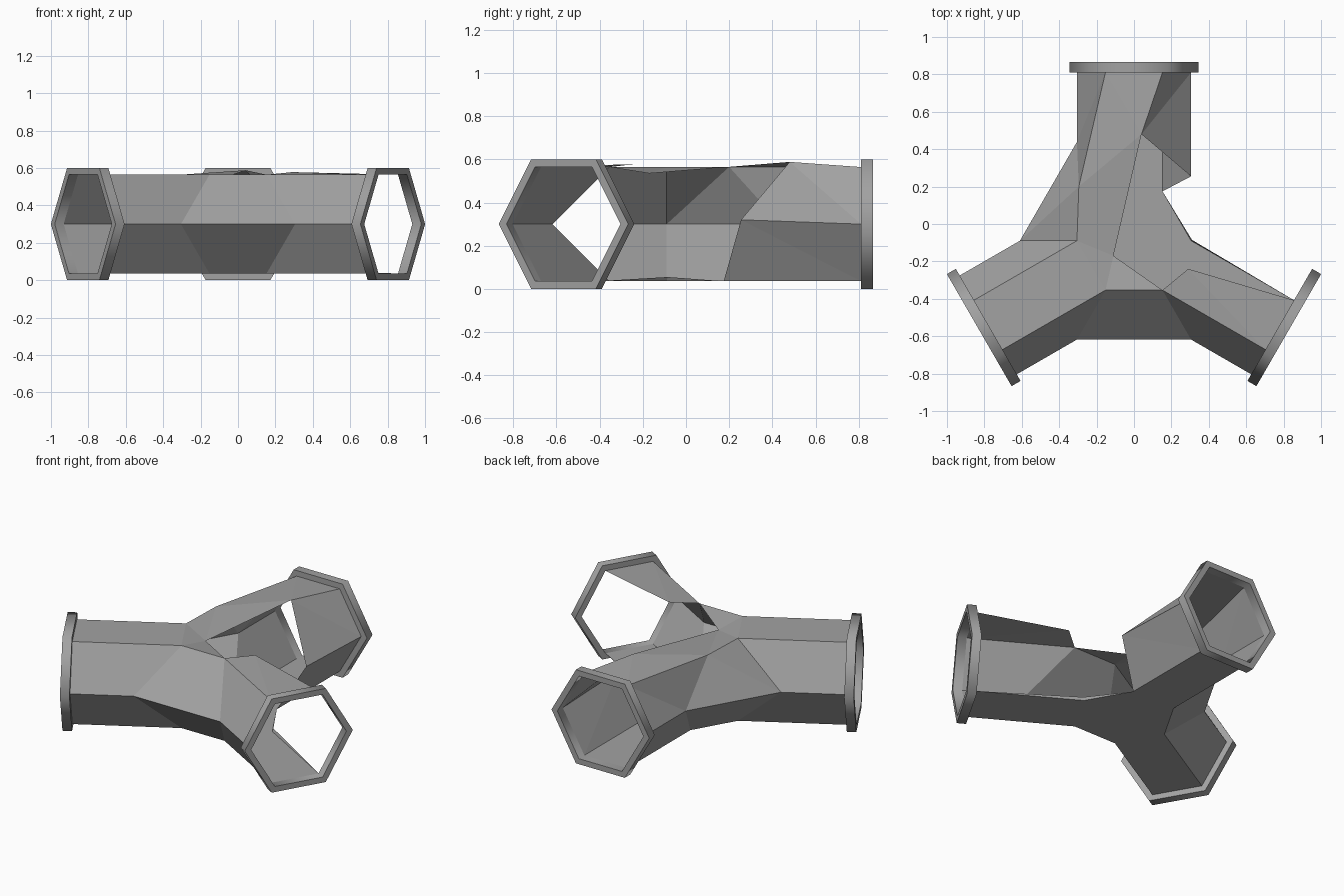
import bpy
import bmesh
from math import radians, sqrt
from mathutils import Matrix, Vector

cube = bpy.data.objects.get("Cube")
if cube:
    bpy.data.objects.remove(cube, do_unlink=True)

# Main dimensions
CENTRE = Vector((0, -0.0895, 0.3))
TUBE_R = 0.305
FLANGE_R = 0.346
ARM_END, FLANGE_END = 0.9, 0.9555
APOTHEM = TUBE_R * sqrt(3) / 2
ARM_ANGLES = (90, 210, 330)

grey = bpy.data.materials.new("metal grey")
grey.use_nodes = True
colour = (0.36, 0.36, 0.36, 1)
grey.diffuse_color = colour
grey.node_tree.nodes["Principled BSDF"].inputs["Base Color"].default_value = colour


def place(arm, along, side, up):
    """Point given along, across and above an arm's axis."""
    turn = Matrix.Rotation(radians(ARM_ANGLES[arm]), 3, 'Z')
    return CENTRE + turn @ Vector((along, side, up))


def section(side, level, radius=TUBE_R):
    """Across and up position of one corner of the hexagonal section."""
    half = radius if level == 0 else radius / 2
    return side * half, level * radius * sqrt(3) / 2


def finish(name, bm):
    mesh = bpy.data.meshes.new(name)
    bm.to_mesh(mesh)
    bm.free()
    mesh.materials.append(grey)
    obj = bpy.data.objects.new(name, mesh)
    bpy.context.collection.objects.link(obj)
    return obj


# Bent corners around the torn opening: (arm, side, level) -> position
BENT = {
    (0, 1, 1): (-0.295, 0.2, 0.565),
    (0, -1, 1): (0.04, 0.48, 0.588),
    (0, -1, 0): (0.305, 0.255, 0.32),
    (2, 1, 1): (0.29, -0.24, 0.578),
    (2, 1, 0): (0.31, -0.085, 0.055),
}
TORN_TOP = Vector((-0.11, -0.17, 0.535))


def near(arm, side, level):
    if (arm, side, level) in BENT:
        return Vector(BENT[arm, side, level])
    along = 2 * APOTHEM if level == 0 else APOTHEM
    return place(arm, along, *section(side, level))


def far(arm, side, level):
    return place(arm, ARM_END, *section(side, level))


# Hollow three-way pipe
bm = bmesh.new()


def face(*points):
    bm.faces.new([bm.verts.new(p) for p in points])


hexagon = [(0, 1), (1, -1), (1, 1), (2, -1), (2, 1), (0, -1)]
face(*[near(a, s, -1) for a, s in reversed(hexagon)])
face(*[TORN_TOP if (a, s) == (2, 1) else near(a, s, 1) for a, s in hexagon])

for arm in range(3):
    # Top and bottom of the arm
    for level in (1, -1):
        face(near(arm, -1, level), far(arm, -1, level),
             far(arm, 1, level), near(arm, 1, level))
    # Sloping side walls, with one side torn off
    for side in (1, -1):
        for level in (1, -1):
            if (arm, side) != (2, 1):
                face(near(arm, side, 0), far(arm, side, 0),
                     far(arm, side, level), near(arm, side, level))
    # Sloping walls joining this arm to the next
    following = (arm + 1) % 3
    if arm != 2:
        for level in (1, -1):
            face(near(arm, 1, 0), near(following, -1, 0),
                 near(following, -1, level), near(arm, 1, level))

# Low lip left along the torn edge
lip, corner = near(2, 1, 0), near(2, 1, -1)
face(corner, far(2, 1, -1), lip)
face(corner, lip, near(0, -1, -1))

bmesh.ops.remove_doubles(bm, verts=bm.verts, dist=0.001)
bmesh.ops.recalc_face_normals(bm, faces=bm.faces)
lowest = min(bm.faces, key=lambda f: f.calc_center_median().z)
if lowest.normal.z > 0:
    bmesh.ops.reverse_faces(bm, faces=bm.faces)
bmesh.ops.triangulate(bm, faces=[f for f in bm.faces if len(f.verts) > 3])
finish("pipe_junction", bm)

# Hexagonal flange on the mouth of each arm
CORNERS = [(1, 0), (1, 1), (-1, 1), (-1, 0), (-1, -1), (1, -1)]
for arm, name in enumerate(("back_flange", "front_right_flange", "front_left_flange")):
    bm = bmesh.new()
    loops = []
    for radius, along in ((TUBE_R, ARM_END), (FLANGE_R, ARM_END),
                          (FLANGE_R, FLANGE_END), (TUBE_R, FLANGE_END)):
        loops.append([bm.verts.new(place(arm, along, *section(s, l, radius)))
                      for s, l in CORNERS])
    for i in range(4):
        a, b = loops[i], loops[(i + 1) % 4]
        for j in range(6):
            k = (j + 1) % 6
            bm.faces.new((a[j], a[k], b[k], b[j]))
    bmesh.ops.recalc_face_normals(bm, faces=bm.faces)
    flange = finish(name, bm)
    bpy.ops.object.select_all(action='DESELECT')
    flange.select_set(True)
    bpy.context.view_layer.objects.active = flange
    bpy.ops.object.shade_smooth_by_angle(angle=radians(65))
